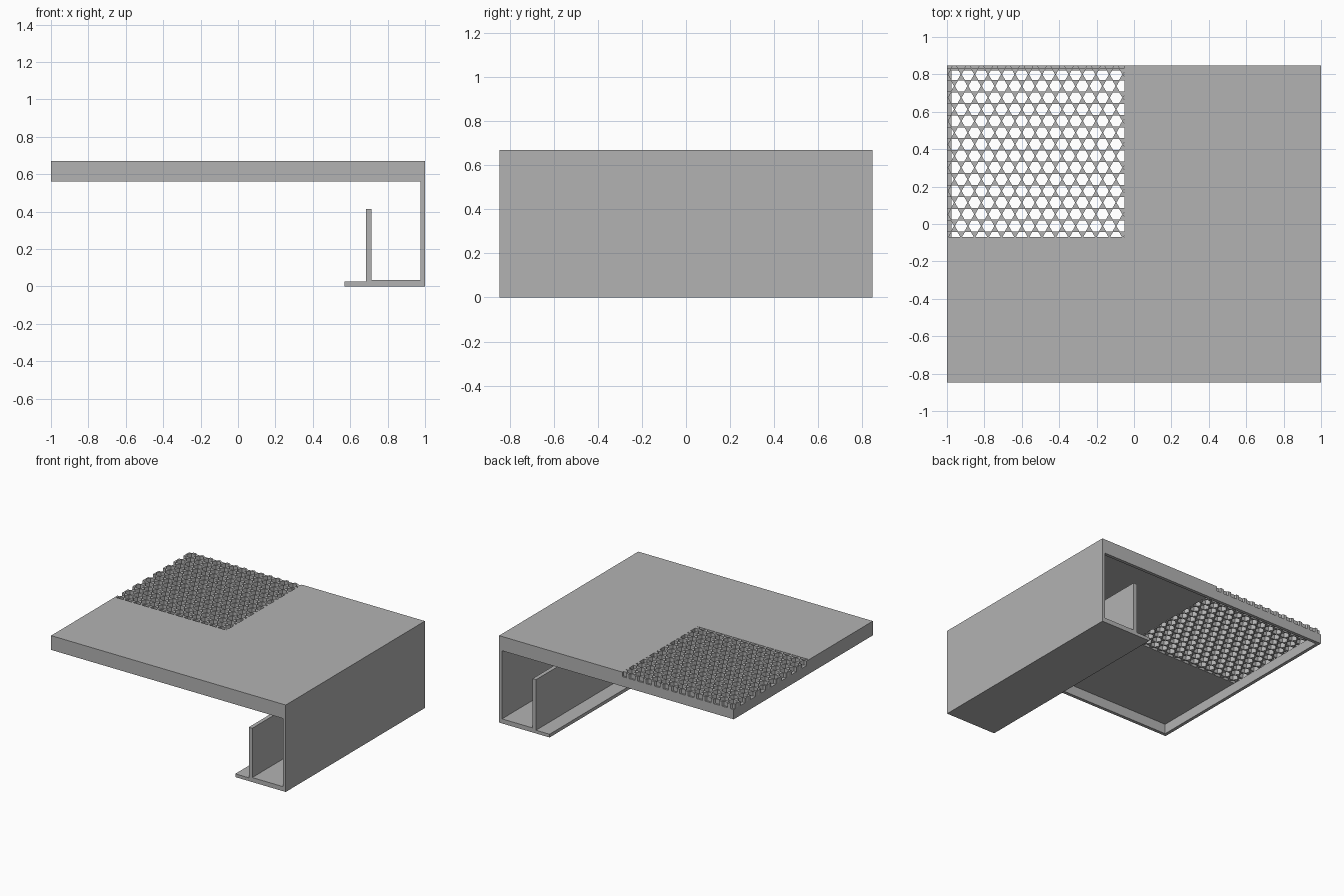
import bpy, bmesh, math
from mathutils import Vector

default = bpy.data.objects.get("Cube")
if default:
    bpy.data.objects.remove(default)

grey = bpy.data.materials.new("plain grey")
grey.use_nodes = True
grey.diffuse_color = (0.45, 0.45, 0.45, 1)
grey.node_tree.nodes["Principled BSDF"].inputs["Base Color"].default_value = grey.diffuse_color


def prisms(name, outlines, start, depth):
    """Extrude flat outlines, given as 3D points, along depth."""
    bm = bmesh.new()
    for outline in outlines:
        face = bm.faces.new([bm.verts.new(Vector(p) + Vector(start)) for p in outline])
        ext = bmesh.ops.extrude_face_region(bm, geom=[face], use_keep_orig=True)
        moved = [v for v in ext["geom"] if isinstance(v, bmesh.types.BMVert)]
        bmesh.ops.translate(bm, verts=moved, vec=depth)
    bmesh.ops.recalc_face_normals(bm, faces=bm.faces)
    mesh = bpy.data.meshes.new(name)
    bm.to_mesh(mesh)
    bm.free()
    mesh.materials.append(grey)
    ob = bpy.data.objects.new(name, mesh)
    bpy.context.collection.objects.link(ob)
    return ob


def box(name, x0, x1, y0, y1, z0, z1):
    outline = [(x0, y0, 0), (x1, y0, 0), (x1, y1, 0), (x0, y1, 0)]
    return prisms(name, [outline], (0, 0, z0), (0, 0, z1 - z0))


HALF_Y = 0.847
TOP, UNDER, RIM = 0.67, 0.635, 0.56
WALL = 0.025
GRILLE_X, GRILLE_Y = -0.05, -0.07

# L-shaped top panel around the grille corner
panel = [(-1, -HALF_Y), (1, -HALF_Y), (1, HALF_Y), (GRILLE_X, HALF_Y),
         (GRILLE_X, GRILLE_Y), (-1, GRILLE_Y)]
prisms("top_panel", [[(x, y, 0) for x, y in panel]], (0, 0, UNDER), (0, 0, TOP - UNDER))

# Rim hanging below the panel edges
box("front_rim", -1, 1, -HALF_Y, -HALF_Y + WALL, RIM, UNDER)
box("back_rim", -1, 1, HALF_Y - WALL, HALF_Y, RIM, UNDER)
box("right_rim", -1, -1 + WALL, -HALF_Y + WALL, HALF_Y - WALL, RIM, UNDER)

# Side wall folding into a channel with an upright fin and a foot lip
channel = [(1, 0), (1, UNDER), (1 - WALL, UNDER), (1 - WALL, 0.035), (0.715, 0.035),
           (0.715, 0.415), (0.685, 0.415), (0.685, 0.025), (0.57, 0.025), (0.57, 0)]
prisms("side_channel", [[(x, 0, z) for x, z in channel]], (0, -HALF_Y, 0), (0, 2 * HALF_Y, 0))

# Grille pierced by staggered rows of hexagonal holes
grille = box("grille", -1, GRILLE_X, GRILLE_Y, HALF_Y, UNDER, TOP)
PITCH, RADIUS = 0.072, 0.0335
holes = []
for row in range(-1, 15):
    for col in range(-2, 14):
        cx = -0.096 - PITCH * (col + 0.5 * (row % 2))
        cy = 0.8 - row * PITCH * math.sqrt(3) / 2
        holes.append([(cx + RADIUS * math.cos(k * math.pi / 3),
                       cy + RADIUS * math.sin(k * math.pi / 3), 0) for k in range(6)])
cutter = prisms("hole_cutter", holes, (0, 0, UNDER - 0.1), (0, 0, 0.3))
cutter.hide_render = True
cut = grille.modifiers.new("holes", "BOOLEAN")
cut.operation = "DIFFERENCE"
cut.solver = "EXACT"
cut.object = cutter
bpy.context.view_layer.objects.active = grille
bpy.ops.object.modifier_apply(modifier=cut.name)
bpy.data.objects.remove(cutter)
